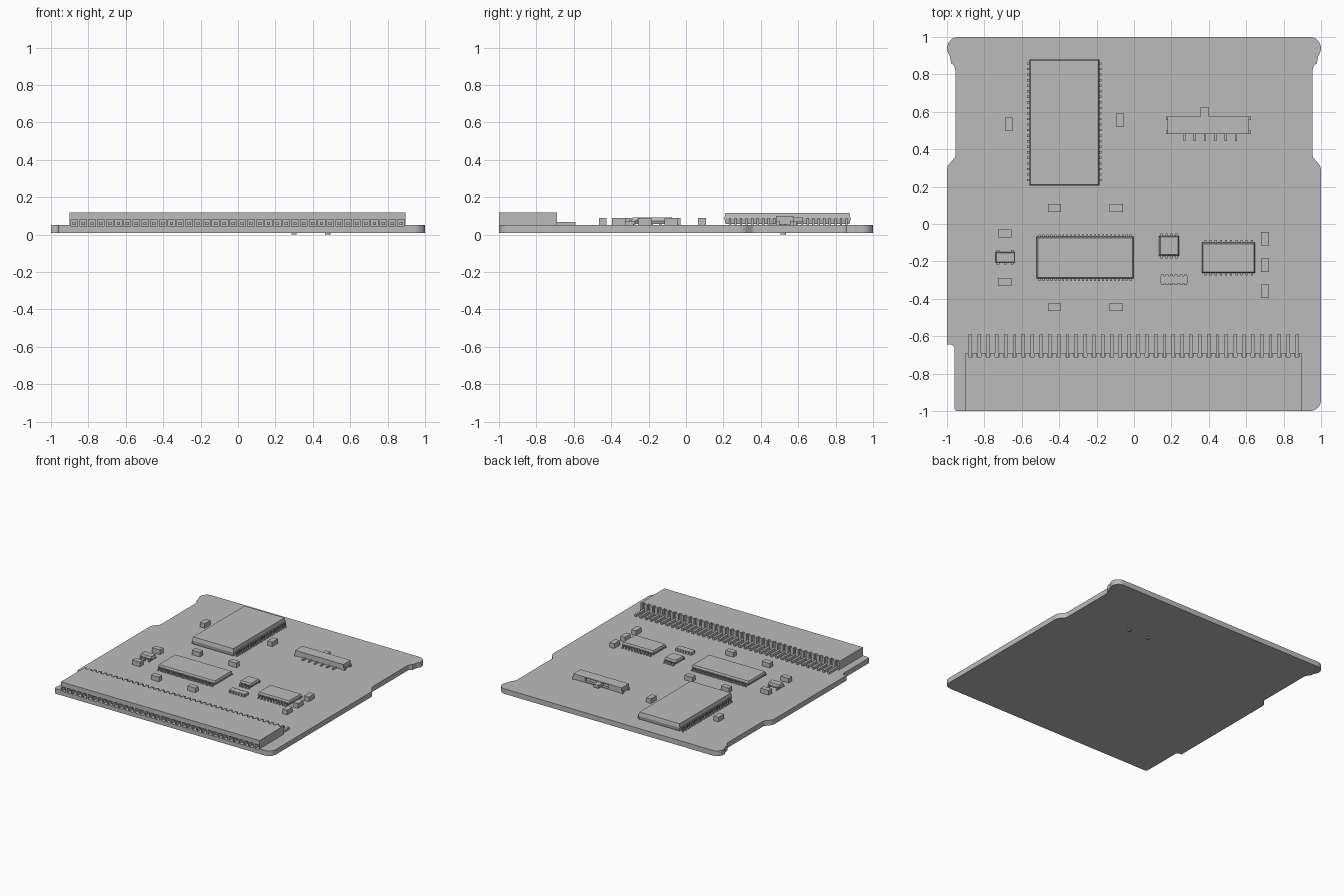
import bpy, bmesh, math
from mathutils import Matrix

cube = bpy.data.objects.get("Cube")
if cube:
    bpy.data.objects.remove(cube, do_unlink=True)

grey = bpy.data.materials.new("plain_grey")
grey.use_nodes = True
grey.diffuse_color = (0.5, 0.5, 0.5, 1)
grey.node_tree.nodes["Principled BSDF"].inputs["Base Color"].default_value = (0.5, 0.5, 0.5, 1)

BOTTOM, TOP = 0.008, 0.05


def finish(name, bm):
    bmesh.ops.recalc_face_normals(bm, faces=bm.faces)
    mesh = bpy.data.meshes.new(name)
    bm.to_mesh(mesh)
    bm.free()
    mesh.materials.append(grey)
    obj = bpy.data.objects.new(name, mesh)
    bpy.context.collection.objects.link(obj)
    return obj


def box(bm, x0, x1, y0, y1, z0, z1):
    size = Matrix.Diagonal((x1 - x0, y1 - y0, z1 - z0, 1))
    place = Matrix.Translation(((x0 + x1) / 2, (y0 + y1) / 2, (z0 + z1) / 2))
    bmesh.ops.create_cube(bm, size=1, matrix=place @ size)


def prism(bm, outline, z0, z1):
    face = bm.faces.new([bm.verts.new((x, y, z0)) for x, y in outline])
    up = bmesh.ops.extrude_face_region(bm, geom=[face])["geom"]
    bmesh.ops.translate(bm, vec=(0, 0, z1 - z0),
                        verts=[v for v in up if isinstance(v, bmesh.types.BMVert)])


def arc(cx, cy, r, start, end, steps=8):
    angles = [math.radians(start + (end - start) * i / steps) for i in range(steps + 1)]
    return [(cx + r * math.cos(a), cy + r * math.sin(a)) for a in angles]


def spread(a, b, count):
    return [a + (b - a) * i / (count - 1) for i in range(count)]


# Circuit board, cut away where the edge connector sits
side = [(0.955, 0.37)] + arc(0.985, 0.37, 0.03, 180, 225, 4) \
    + arc(0.94, 0.285, 0.06, 40, 0, 4)
lobe = arc(0.94, 0.94, 0.06, 90, -40) + arc(1.0, 0.82, 0.045, 120, 180, 5)
half = lobe + side[1:]
left_half = [(-x, y) for x, y in reversed(half)]
outline = half + arc(0.94, -0.94, 0.06, 0, -90) \
    + [(0.895, -1), (0.895, -0.695), (-0.9, -0.695), (-0.9, -1)] \
    + arc(-0.945, -0.985, 0.015, 270, 180, 4) \
    + arc(-0.98, -0.665, 0.02, 0, 90, 4) + [(-1, -0.645)] + left_half
bm = bmesh.new()
prism(bm, outline, BOTTOM, TOP)
finish("circuit_board", bm)

# Edge connector: solid core, slabs above and below a row of sockets, slotted rear
PITCH, COUNT = 0.0472, 38
columns = [-0.875 + PITCH * i for i in range(COUNT)]
bm = bmesh.new()
box(bm, -0.9, 0.895, -0.94, -0.71, BOTTOM, 0.118)
box(bm, -0.9, 0.895, -1, -0.94, BOTTOM, 0.042)
box(bm, -0.9, 0.895, -1, -0.94, 0.08, 0.118)
box(bm, -0.9, 0.895, -0.71, -0.69, BOTTOM, TOP)


def comb(y0, y1, z0, z1, gap):
    edges = [-0.9] + [x + s * gap / 2 for x in columns for s in (-1, 1)] + [0.895]
    for a, b in zip(edges[::2], edges[1::2]):
        box(bm, a, b, y0, y1, z0, z1)


comb(-1, -0.94, 0.042, 0.08, 0.036)
comb(-0.71, -0.69, TOP, 0.118, 0.022)
finish("edge_connector", bm)

bm = bmesh.new()
for x in columns:
    box(bm, x - 0.009, x + 0.009, -0.975, -0.59, TOP, 0.068)
finish("connector_pins", bm)


# Chip packages: body with sloped flanks, and gull-wing leads on two sides
def chip(name, x0, x1, y0, y1, top, slope=0.006):
    bm = bmesh.new()
    box(bm, x0, x1, y0, y1, 0.056, top)
    cx, cy, mid = (x0 + x1) / 2, (y0 + y1) / 2, (0.056 + top) / 2
    bmesh.ops.bisect_plane(bm, geom=bm.verts[:] + bm.edges[:] + bm.faces[:],
                           plane_co=(0, 0, mid), plane_no=(0, 0, 1))
    for v in bm.verts:
        if abs(v.co.z - mid) > 0.001:
            v.co.x -= math.copysign(slope, v.co.x - cx)
            v.co.y -= math.copysign(slope, v.co.y - cy)
    finish(name + "_body", bm)


def leads(name, rows, along_x, width, reach, height):
    # each row: positions, body edge, outward direction
    bm = bmesh.new()
    for positions, edge, out in rows:
        for p in positions:
            for near, far, z0, z1 in ((-0.004, 0.5, height - 0.007, height),
                                      (0.35, 0.6, TOP, height),
                                      (0.35, 1, TOP, TOP + 0.007)):
                a, b = sorted((edge + out * (near if near < 0 else near * reach),
                               edge + out * far * reach))
                if along_x:
                    box(bm, p - width / 2, p + width / 2, a, b, z0, z1)
                else:
                    box(bm, a, b, p - width / 2, p + width / 2, z0, z1)
    finish(name + "_leads", bm)


chip("memory_chip", -0.56, -0.185, 0.205, 0.88, 0.115)
row = spread(0.235, 0.858, 22)
leads("memory_chip", [(row, -0.56, -1), (row, -0.185, 1)], False, 0.012, 0.02, 0.088)

chip("wide_chip", -0.52, -0.003, -0.292, -0.068, 0.09)
row = spread(-0.505, -0.018, 24)
leads("wide_chip", [(row, -0.292, -1), (row, -0.068, 1)], True, 0.01, 0.02, 0.076)

chip("logic_chip", 0.363, 0.648, -0.262, -0.1, 0.09)
row = spread(0.382, 0.63, 10)
leads("logic_chip", [(row, -0.262, -1), (row, -0.1, 1)], True, 0.011, 0.022, 0.076)

chip("small_chip", 0.135, 0.24, -0.17, -0.063, 0.088)
row = spread(0.148, 0.227, 4)
leads("small_chip", [(row, -0.17, -1), (row, -0.063, 1)], True, 0.012, 0.022, 0.074)

chip("regulator", -0.74, -0.635, -0.207, -0.15, 0.088, 0.004)
row = spread(-0.727, -0.65, 3)
leads("regulator", [(row, -0.207, -1), (row[::2], -0.15, 1)], True, 0.014, 0.018, 0.072)

# Resistor array with notched long edges
bm = bmesh.new()
box(bm, 0.142, 0.285, -0.318, -0.277, TOP, 0.073)
for x in spread(0.152, 0.275, 6):
    box(bm, x - 0.008, x + 0.008, -0.325, -0.318, TOP, 0.073)
    box(bm, x - 0.008, x + 0.008, -0.277, -0.27, TOP, 0.073)
finish("resistor_array", bm)

# Surface-mount capacitors
wide = [(x, y) for x in (-0.425, -0.095) for y in (0.085, -0.445)]
wide += [(-0.69, -0.05), (-0.69, -0.31)]
tall = [(-0.67, 0.533), (-0.075, 0.555)] + [(0.7, y) for y in (-0.08, -0.22, -0.36)]
for group, hx, hy in ((wide, 0.036, 0.021), (tall, 0.021, 0.036)):
    for x, y in group:
        bm = bmesh.new()
        box(bm, x - hx, x + hx, y - hy, y + hy, TOP, 0.088)
        finish("capacitor", bm)

# Slide switch: shell with an open slot at the back, lever, end tabs, leads, pegs
bm = bmesh.new()
box(bm, 0.18, 0.615, 0.482, 0.555, 0.054, 0.092)
box(bm, 0.18, 0.615, 0.482, 0.575, 0.092, 0.098)
box(bm, 0.18, 0.3, 0.555, 0.575, 0.054, 0.092)
box(bm, 0.51, 0.615, 0.555, 0.575, 0.054, 0.092)
box(bm, 0.3, 0.51, 0.555, 0.575, 0.054, 0.062)
for x in (0.172, 0.607):
    for y in (0.482, 0.556):
        box(bm, x, x + 0.018, y, y + 0.018, TOP, 0.072)
finish("switch_shell", bm)

bm = bmesh.new()
box(bm, 0.355, 0.4, 0.55, 0.625, 0.066, 0.09)
finish("switch_lever", bm)

bm = bmesh.new()
for x in (0.27, 0.325, 0.38, 0.435, 0.49, 0.545):
    box(bm, x - 0.006, x + 0.006, 0.445, 0.49, TOP, 0.06)
finish("switch_leads", bm)

bm = bmesh.new()
for x in (0.3, 0.48):
    bmesh.ops.create_cone(bm, cap_ends=True, segments=16, radius1=0.014, radius2=0.014,
                          depth=0.058, matrix=Matrix.Translation((x, 0.52, 0.029)))
finish("switch_pegs", bm)
